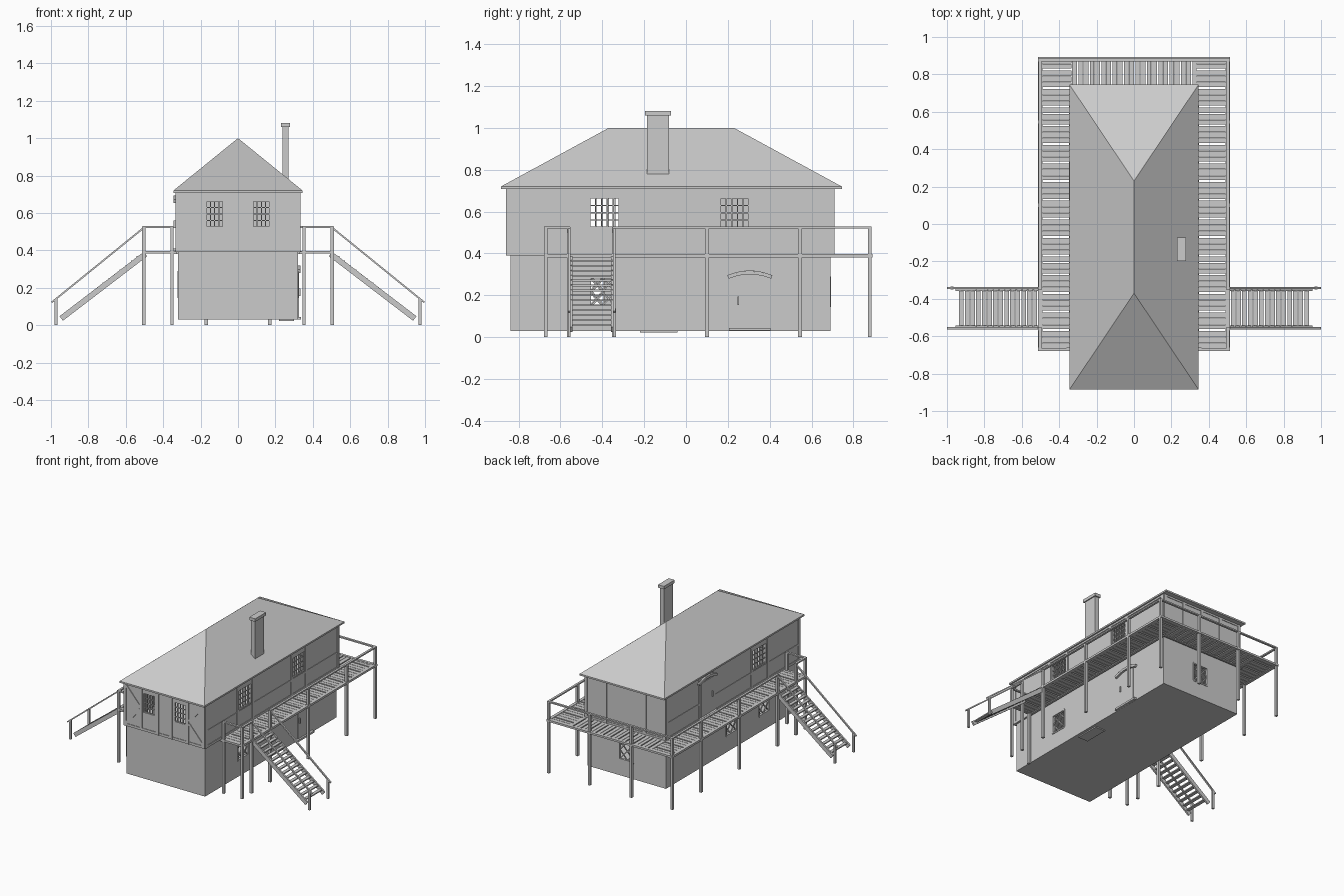
import bpy, bmesh, math
from mathutils import Vector, Matrix

if "Cube" in bpy.data.objects:
    bpy.data.objects.remove(bpy.data.objects["Cube"])

mat = bpy.data.materials.new("plain_grey")
mat.diffuse_color = (0.6, 0.6, 0.6, 1)
mat.use_nodes = True
mat.node_tree.nodes["Principled BSDF"].inputs["Base Color"].default_value = mat.diffuse_color


def finish(name, bm):
    bmesh.ops.recalc_face_normals(bm, faces=bm.faces)
    me = bpy.data.meshes.new(name)
    bm.to_mesh(me)
    bm.free()
    me.materials.append(mat)
    ob = bpy.data.objects.new(name, me)
    bpy.context.collection.objects.link(ob)
    return ob


def box(bm, x0, x1, y0, y1, z0, z1):
    m = Matrix.Translation(((x0 + x1) / 2, (y0 + y1) / 2, (z0 + z1) / 2))
    m = m @ Matrix.Diagonal((abs(x1 - x0), abs(y1 - y0), abs(z1 - z0), 1))
    bmesh.ops.create_cube(bm, size=1, matrix=m)


def beam(bm, p, q, w, h):
    """Square bar from p to q, w sideways and h upwards."""
    p, q = Vector(p), Vector(q)
    d = q - p
    ax = d.normalized()
    side = Vector((0, 0, 1)).cross(ax)
    side = side.normalized() if side.length > 1e-4 else Vector((0, 1, 0))
    rot = Matrix((ax, side, ax.cross(side))).transposed().to_4x4()
    m = Matrix.Translation((p + q) / 2) @ rot @ Matrix.Diagonal((d.length, w, h, 1))
    bmesh.ops.create_cube(bm, size=1, matrix=m)


def wall_pos(face, u, z, out=0.0, low=False):
    """Point on a wall: u along it, out away from it."""
    x, yf, yb = (0.32, -0.84, 0.69) if low else (0.33, -0.855, 0.705)
    return {"front": (u, yf - out, z), "back": (u, yb + out, z),
            "right": (x + out, u, z), "left": (-x - out, u, z)}[face]


def plate(bm, face, u0, u1, z0, z1, t0, t1, low=False):
    a, b = wall_pos(face, u0, z0, t0, low), wall_pos(face, u1, z1, t1, low)
    box(bm, a[0], b[0], a[1], b[1], a[2], b[2])


# Openings: wall, from, to, bottom, top
UP = [("right", -.46, -.32, .525, .665), ("right", .165, .30, .525, .665),
      ("left", -.46, -.31, .525, .665),
      ("front", -.17, -.08, .525, .665), ("front", .08, .17, .525, .665)]
LOW = [("right", -.46, -.34, .15, .285), ("left", -.51, -.39, .15, .285),
       ("left", -.13, -.01, .15, .285), ("back", -.06, .06, .15, .285)]


def shell(name, lo, hi, openings, low):
    """Hollow storey with its window openings cut through."""
    bm = bmesh.new()
    box(bm, lo[0], hi[0], lo[1], hi[1], lo[2], hi[2])
    ob = finish(name, bm)
    t = 0.02
    inner, holes = bmesh.new(), bmesh.new()
    box(inner, lo[0] + t, hi[0] - t, lo[1] + t, hi[1] - t, lo[2] + t, hi[2] - t)
    for f, u0, u1, z0, z1 in openings:
        plate(holes, f, u0, u1, z0, z1, -0.05, 0.05, low)
    cutters = [finish("cutter", inner), finish("cutter", holes)]
    for c in cutters:
        c.hide_render = True
        mod = ob.modifiers.new("cut", "BOOLEAN")
        mod.operation, mod.object, mod.solver = "DIFFERENCE", c, "EXACT"
    bpy.context.view_layer.update()
    dg = bpy.context.evaluated_depsgraph_get()
    me = bpy.data.meshes.new_from_object(ob.evaluated_get(dg))
    ob.modifiers.clear()
    ob.data = me
    for c in cutters:
        bpy.data.objects.remove(c)


shell("lower_storey", (-.32, -.84, .03), (.32, .69, .39), LOW, True)
shell("upper_storey", (-.33, -.855, .39), (.33, .705, .717), UP, False)

# Hipped roof with a thin eave edge
bm = bmesh.new()
ring = [(-.345, -.885), (.345, -.885), (.345, .745), (-.345, .745)]
lo = [bm.verts.new((x, y, .708)) for x, y in ring]
hi = [bm.verts.new((x, y, .72)) for x, y in ring]
r0, r1 = bm.verts.new((0, -.37, 1.0)), bm.verts.new((0, .23, 1.0))
bm.faces.new(lo)
for i in range(4):
    j = (i + 1) % 4
    bm.faces.new((lo[i], lo[j], hi[j], hi[i]))
bm.faces.new((hi[0], hi[1], r0))
bm.faces.new((hi[1], hi[2], r1, r0))
bm.faces.new((hi[2], hi[3], r1))
bm.faces.new((hi[3], hi[0], r0, r1))
finish("roof", bm)

# Chimney with cap, and hearth foot showing under the floor
bm = bmesh.new()
box(bm, .238, .27, -.187, -.082, .72, 1.06)
box(bm, .23, .278, -.197, -.072, 1.06, 1.082)
finish("chimney", bm)
bm = bmesh.new()
box(bm, .22, .30, -.22, -.04, .022, .045)
finish("hearth_foot", bm)

# Timber framing on the upper storey
bm = bmesh.new()
T = 0.005
POSTS = {"front": (-.32, -.19, -.055, .055, .19, .32), "back": (-.32, -.16, 0, .16, .32),
         "right": (-.843, -.48, -.30, .15, .32, .693), "left": (-.843, -.48, -.29, .145, .315, .693)}
for f, us in POSTS.items():
    for u in us:
        plate(bm, f, u - .011, u + .011, .39, .715, -.004, T)
    for z in (.39, .695):
        plate(bm, f, us[0], us[-1], z, z + .018, -.004, T - .001)
    for a, b in zip(us, us[1:]):
        if f in ("right", "left"):
            plate(bm, f, a, b, .503, .518, -.004, T - .002)
for s in (-1, 1):  # corner braces on the front
    beam(bm, (s * .315, -.856, .41), (s * .20, -.856, .54), .008, .016)
    beam(bm, (s * .20, -.856, .56), (s * .315, -.856, .69), .008, .016)
finish("timber_frame", bm)

# Window lattices: square above, diamond below
bm = bmesh.new()
for f, u0, u1, z0, z1 in UP:
    n = 5 if f != "front" else 4
    for i in range(n + 1):
        u = u0 + (u1 - u0) * i / n
        plate(bm, f, u - .003, u + .003, z0, z1, -.012, -.004)
    for i in range(5):
        z = z0 + (z1 - z0) * i / 4
        plate(bm, f, u0, u1, z - .003, z + .003, -.011, -.005)
finish("upper_window_bars", bm)
bm = bmesh.new()
for f, u0, u1, z0, z1 in LOW:
    w, h = u1 - u0, z1 - z0
    for a, b in (((0, 0), (1, 1)), ((.5, 0), (1, .5)), ((0, .5), (.5, 1)),
                 ((0, 1), (1, 0)), ((0, .5), (.5, 0)), ((.5, 1), (1, .5))):
        p = wall_pos(f, u0 + a[0] * w, z0 + a[1] * h, -.008, True)
        q = wall_pos(f, u0 + b[0] * w, z0 + b[1] * h, -.008, True)
        beam(bm, p, q, .006, .007)
    for k in (u0, u1):
        plate(bm, f, k - .005, k + .005, z0, z1, -.012, .004, True)
    for k in (z0, z1):
        plate(bm, f, u0, u1, k - .005, k + .005, -.012, .004, True)
finish("lower_window_frames", bm)


def door(name, f, u0, u1, z0, z1, low, handle):
    """Plank door with an arched hood, handle and sill."""
    bm = bmesh.new()
    plate(bm, f, u0, u1, z0, z1, -.004, .005, low)
    c, half = (u0 + u1) / 2, (u1 - u0) / 2 + .035
    pts = [wall_pos(f, c + half * t, z1 + .003 + .022 * (1 - t * t), .006, low)
           for t in (-1, -.6, -.2, .2, .6, 1)]
    for a, b in zip(pts, pts[1:]):
        beam(bm, a, b, .016, .018)
    plate(bm, f, handle - .003, handle + .003, z0 + .11, z0 + .15, .004, .014, low)
    plate(bm, f, u0 - .03, u1 + .03, z0 - .014, z0, -.002, .018, low)
    finish(name, bm)


door("lower_door", "right", .235, .375, .045, .285, True, .25)
door("upper_door", "left", .16, .30, .41, .66, False, .175)

# Balcony planks
bm = bmesh.new()
for s in (-1, 1):
    n = 47
    for i in range(n):
        y = -.672 + i * (1.56 / n)
        gap = .010 if i % 3 == 0 else .003
        box(bm, s * .335, s * .50, y + gap, y + 1.56 / n, .386, .394)
n = 22
for i in range(n):
    x = -.335 + i * .67 / n
    box(bm, x + (.008 if i % 2 else .003), x + .67 / n, .70, .88, .386, .394)
finish("balcony_planks", bm)

# Balcony edge beams
bm = bmesh.new()
for s in (-1, 1):
    box(bm, s * .49, s * .512, -.678, .892, .382, .397)
    box(bm, s * .33, s * .347, -.678, .705, .380, .393)
    box(bm, s * .34, s * .512, -.678, -.66, .382, .396)
box(bm, -.50, .50, .872, .892, .382, .396)
box(bm, -.34, .34, .705, .72, .380, .393)
finish("balcony_beams", bm)

# Support posts running up to the handrail
bm = bmesh.new()
spots = [(.503, y) for y in (-.67, -.56, -.345, .1, .545, .878)]
spots += [(.353, -.67), (.17, .878)]
for s in (-1, 1):
    for x, y in spots:
        box(bm, s * x - .009, s * x + .009, y - .009, y + .009, 0, .527)
finish("balcony_posts", bm)

# Balcony handrails
bm = bmesh.new()
for s in (-1, 1):
    for a, b in ((-.675, -.555), (-.35, .885)):
        box(bm, s * .495, s * .511, a, b, .519, .529)
    box(bm, s * .345, s * .505, -.678, -.662, .519, .529)
box(bm, -.505, .505, .87, .886, .519, .529)
finish("balcony_rails", bm)

# Stairs on both sides
for s, side in ((-1, "left"), (1, "right")):
    bm = bmesh.new()
    for y in (-.548, -.352):
        beam(bm, (s * .495, y, .38), (s * .945, y, .036), .012, .03)
    n = 14
    for i in range(n):
        x, z = .53 + i * .0302, .365 - i * .0236
        box(bm, s * (x - .012), s * (x + .012), -.55, -.35, z - .004, z + .004)
    finish(side + "_stairs", bm)
    bm = bmesh.new()
    for y in (-.558, -.342):
        beam(bm, (s * .50, y, .524), (s * .996, y, .122), .012, .009)
        box(bm, s * .966, s * .981, y - .007, y + .007, 0, .14)
    finish(side + "_stair_rails", bm)
